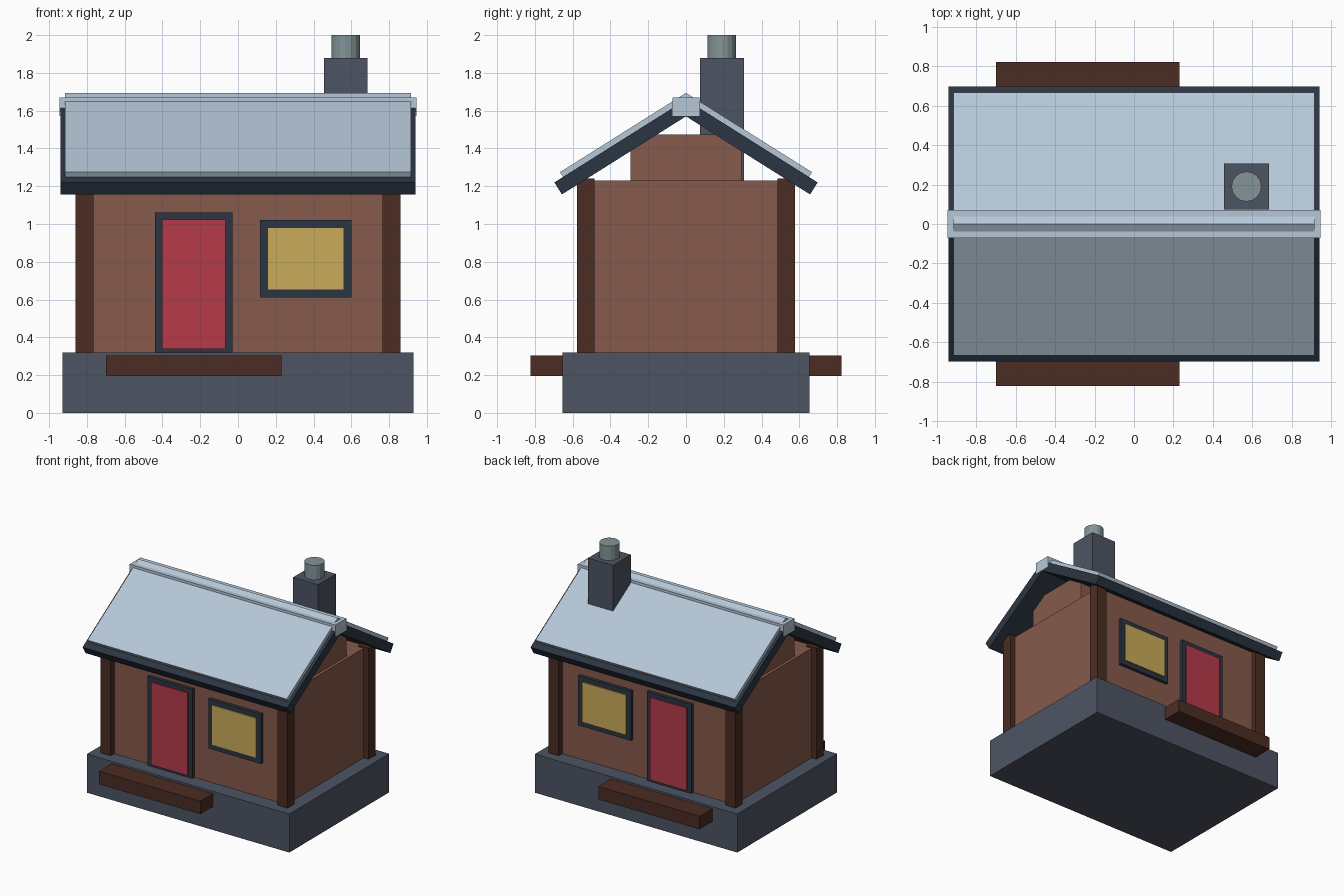
import bpy, bmesh, math

if "Cube" in bpy.data.objects:
    bpy.data.objects.remove(bpy.data.objects["Cube"])


def material(name, hex_code):
    lin = []
    for i in (0, 2, 4):
        c = int(hex_code[i:i + 2], 16) / 255
        lin.append(c / 12.92 if c <= 0.04045 else ((c + 0.055) / 1.055) ** 2.4)
    m = bpy.data.materials.new(name)
    m.diffuse_color = (*lin, 1)
    m.use_nodes = True
    m.node_tree.nodes["Principled BSDF"].inputs["Base Color"].default_value = m.diffuse_color
    return m


STONE = material("slate_stone", "4D5463")
WALL = material("brown_wall", "865A4C")
TIMBER = material("dark_timber", "4B2C23")
TRIM = material("navy_trim", "2B3542")
DOOR = material("red_door", "B53B4A")
GLASS = material("yellow_glass", "CBAB5A")
METAL = material("pale_metal", "B6C7D7")
FLUE = material("grey_flue", "849599")


def finish(name, bm, mat):
    bmesh.ops.recalc_face_normals(bm, faces=bm.faces)
    me = bpy.data.meshes.new(name)
    bm.to_mesh(me)
    bm.free()
    me.materials.append(mat)
    ob = bpy.data.objects.new(name, me)
    bpy.context.collection.objects.link(ob)
    return ob


def box(name, x, y, z, mat):
    """Box from (min, max) pairs on each axis."""
    bm = bmesh.new()
    bmesh.ops.create_cube(bm, size=1)
    for v in bm.verts:
        for i, (a, b) in enumerate((x, y, z)):
            v.co[i] = (a + b) / 2 + v.co[i] * (b - a)
    return finish(name, bm, mat)


def chevron(name, half_x, apex_low, low_y, thickness, mat):
    """Pitched roof layer: mirrored slope profile extruded along x."""
    rise = 0.629
    ang = math.atan(rise)
    low_z = apex_low - rise * low_y
    top_y, top_z = low_y + thickness * math.sin(ang), low_z + thickness * math.cos(ang)
    apex_top = apex_low + thickness / math.cos(ang)
    profile = [(0, apex_low), (low_y, low_z), (top_y, top_z),
               (0, apex_top), (-top_y, top_z), (-low_y, low_z)]
    bm = bmesh.new()
    face = bm.faces.new([bm.verts.new((-half_x, y, z)) for y, z in profile])
    ext = bmesh.ops.extrude_face_region(bm, geom=[face])
    moved = [g for g in ext["geom"] if isinstance(g, bmesh.types.BMVert)]
    bmesh.ops.translate(bm, verts=moved, vec=(2 * half_x, 0, 0))
    return finish(name, bm, mat)


# Foundation, walls and the raised loft block under the ridge
box("foundation", (-0.93, 0.93), (-0.655, 0.655), (0, 0.32), STONE)
box("walls", (-0.815, 0.815), (-0.53, 0.53), (0.32, 1.23), WALL)
box("gable_block", (-0.79, 0.79), (-0.293, 0.293), (1.23, 1.475), WALL)

for s, side in ((-1, "front"), (1, "back")):
    def span(a, b):
        return tuple(sorted((s * a, s * b)))

    # Corner posts
    for t, hand in ((-1, "left"), (1, "right")):
        box(f"{side}_{hand}_post", tuple(sorted((t * 0.765, t * 0.86))),
            span(0.485, 0.577), (0.32, 1.24), TIMBER)
    # Door, window and step, same on front and back
    box(f"{side}_door_frame", (-0.44, -0.03), span(0.52, 0.557), (0.32, 1.06), TRIM)
    box(f"{side}_door", (-0.403, -0.066), span(0.53, 0.566), (0.338, 1.023), DOOR)
    box(f"{side}_window_frame", (0.117, 0.6), span(0.52, 0.557), (0.61, 1.022), TRIM)
    box(f"{side}_window_pane", (0.155, 0.56), span(0.53, 0.566), (0.65, 0.982), GLASS)
    box(f"{side}_step", (-0.7, 0.23), span(0.64, 0.822), (0.195, 0.303), TIMBER)

# Roof: dark deck, metal sheet and ridge cap
chevron("roof_deck", 0.94, 1.57, 0.657, 0.075, TRIM)
chevron("roof_sheet", 0.915, 1.6586, 0.651, 0.03, METAL)
box("ridge_cap", (-0.945, 0.945), (-0.072, 0.072), (1.572, 1.67), METAL)

# Chimney stack and flue
box("chimney", (0.455, 0.685), (0.073, 0.307), (1.23, 1.88), STONE)
bm = bmesh.new()
bmesh.ops.create_cone(bm, cap_ends=True, segments=16, radius1=0.076, radius2=0.076, depth=0.14)
flue = finish("chimney_flue", bm, FLUE)
flue.location = (0.57, 0.19, 1.93)
